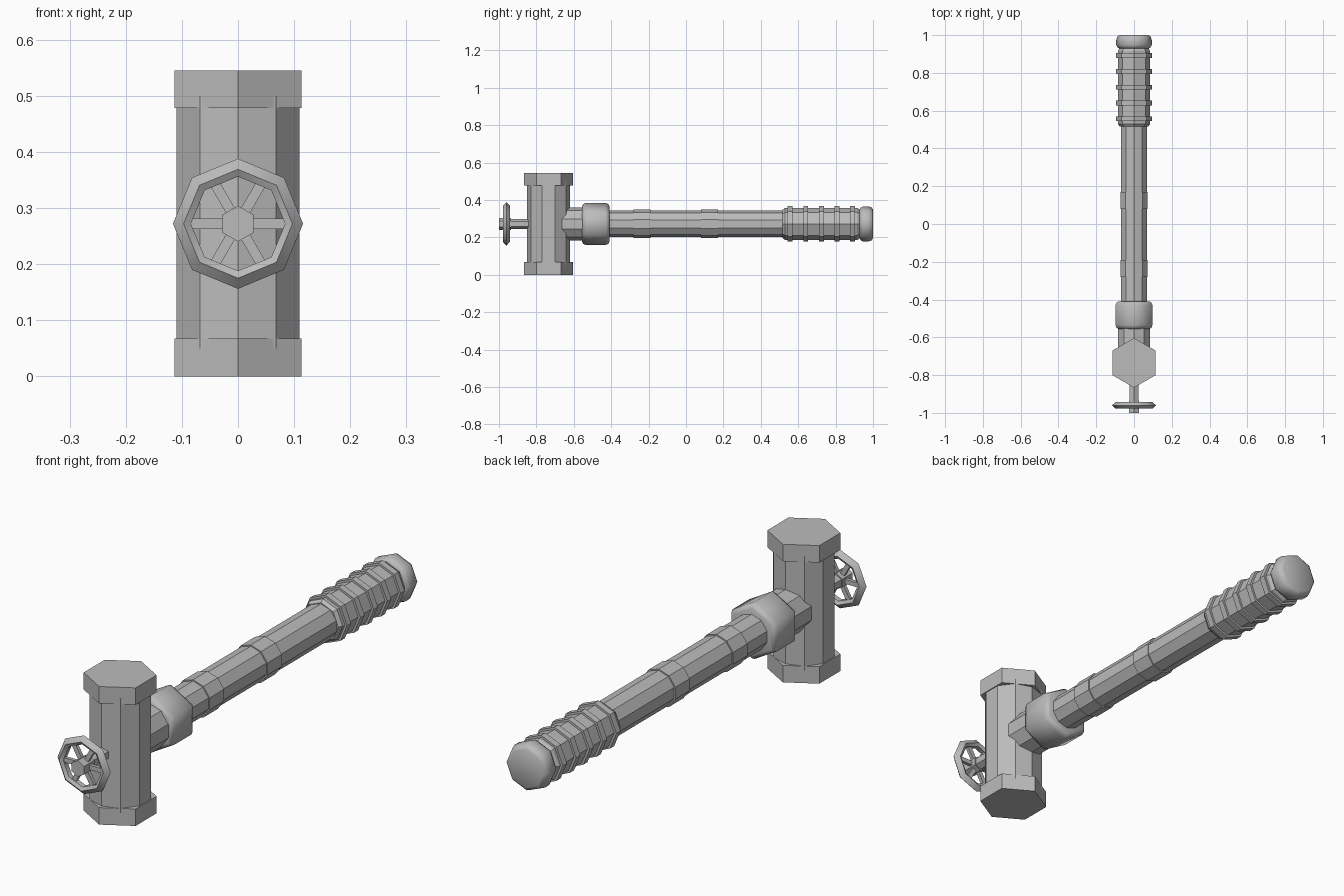
import bpy, bmesh, math
from mathutils import Matrix, Vector

if "Cube" in bpy.data.objects:
    bpy.data.objects.remove(bpy.data.objects["Cube"])

AXIS_Z = 0.272    # height of the handle axis
HEAD_Y = -0.735   # centre of the head

steel = bpy.data.materials.new("grey_steel")
steel.diffuse_color = (0.5, 0.5, 0.5, 1)
steel.use_nodes = True
steel.node_tree.nodes["Principled BSDF"].inputs["Base Color"].default_value = steel.diffuse_color


def finish(name, bm, smooth=None):
    bmesh.ops.recalc_face_normals(bm, faces=bm.faces)
    me = bpy.data.meshes.new(name)
    bm.to_mesh(me)
    bm.free()
    me.materials.append(steel)
    if smooth:
        me.polygons.foreach_set("use_smooth", [True] * len(me.polygons))
        me.set_sharp_from_angle(angle=math.radians(smooth))
    ob = bpy.data.objects.new(name, me)
    bpy.context.collection.objects.link(ob)
    return ob


def lathe(name, profile, sides, upright=False, closed=False, smooth=None):
    """Turn (position, radius) pairs about the handle axis, or the head axis if upright."""
    bm = bmesh.new()
    rings = []
    for t, r in profile:
        ring = []
        for i in range(sides):
            a = 2 * math.pi * i / sides
            s, c = r * math.sin(a), r * math.cos(a)
            ring.append(bm.verts.new((s, HEAD_Y - c, t) if upright else (s, t, AXIS_Z + c)))
        rings.append(ring)
    pairs = list(zip(rings, rings[1:]))
    if closed:
        pairs.append((rings[-1], rings[0]))
    else:
        bm.faces.new(rings[0])
        bm.faces.new(rings[-1])
    for p, q in pairs:
        for i in range(sides):
            j = (i + 1) % sides
            bm.faces.new((p[i], p[j], q[j], q[i]))
    return finish(name, bm, smooth)


def bar(name, y0, y1, r, sides):
    return lathe(name, [(y0, r), (y1, r)], sides)


# Head: ten-sided barrel with hexagonal striking caps
lathe("head_barrel", [(0.05, 0.115), (0.50, 0.115)], 10, upright=True)
lathe("head_cap_bottom", [(0, 0.131), (0.067, 0.131)], 6, upright=True)
lathe("head_cap_top", [(0.478, 0.131), (0.545, 0.131)], 6, upright=True)

# Neck and rounded hexagonal collar
bar("neck", -0.72, -0.50, 0.088, 10)
lathe("collar", [(-0.555, 0.095), (-0.55, 0.106), (-0.535, 0.113),
                 (-0.43, 0.113), (-0.415, 0.106), (-0.41, 0.095)], 6, smooth=65)

# Handle with two raised bands
bar("handle", -0.45, 0.56, 0.071, 10)
for k, y in enumerate((-0.235, 0.125)):
    bar(f"handle_band_{k + 1}", y - 0.045, y + 0.045, 0.076, 10)

# Grip with five ribs, and the pommel
lathe("grip", [(0.517, 0.076), (0.53, 0.086), (0.915, 0.086), (0.935, 0.074)], 8)
for k in range(5):
    y = 0.557 + k * 0.0835
    bar(f"grip_rib_{k + 1}", y - 0.013, y + 0.013, 0.095, 8)
lathe("pommel", [(0.928, 0.076), (0.935, 0.088), (0.947, 0.094), (0.975, 0.094),
                 (0.993, 0.088), (1.0, 0.076)], 8, smooth=50)

# Valve wheel: axle, hub, rim and six spokes
WHEEL_Y = -0.96
bar("wheel_axle", -0.97, -0.80, 0.027, 6)
bar("wheel_hub", -1.0, -0.935, 0.032, 6)
lathe("wheel_rim", [(WHEEL_Y, 0.116), (WHEEL_Y - 0.018, 0.097), (WHEEL_Y - 0.010, 0.084),
                    (WHEEL_Y + 0.010, 0.084), (WHEEL_Y + 0.018, 0.097)],
      8, closed=True, smooth=50)
bm = bmesh.new()
for k in range(6):
    m = (Matrix.Translation((0, WHEEL_Y, AXIS_Z)) @ Matrix.Rotation(k * math.pi / 3, 4, 'Y')
         @ Matrix.Translation((0.053, 0, 0)) @ Matrix.Diagonal((0.07, 0.014, 0.018, 1)))
    bmesh.ops.create_cube(bm, size=1, matrix=m)
finish("wheel_spokes", bm)
